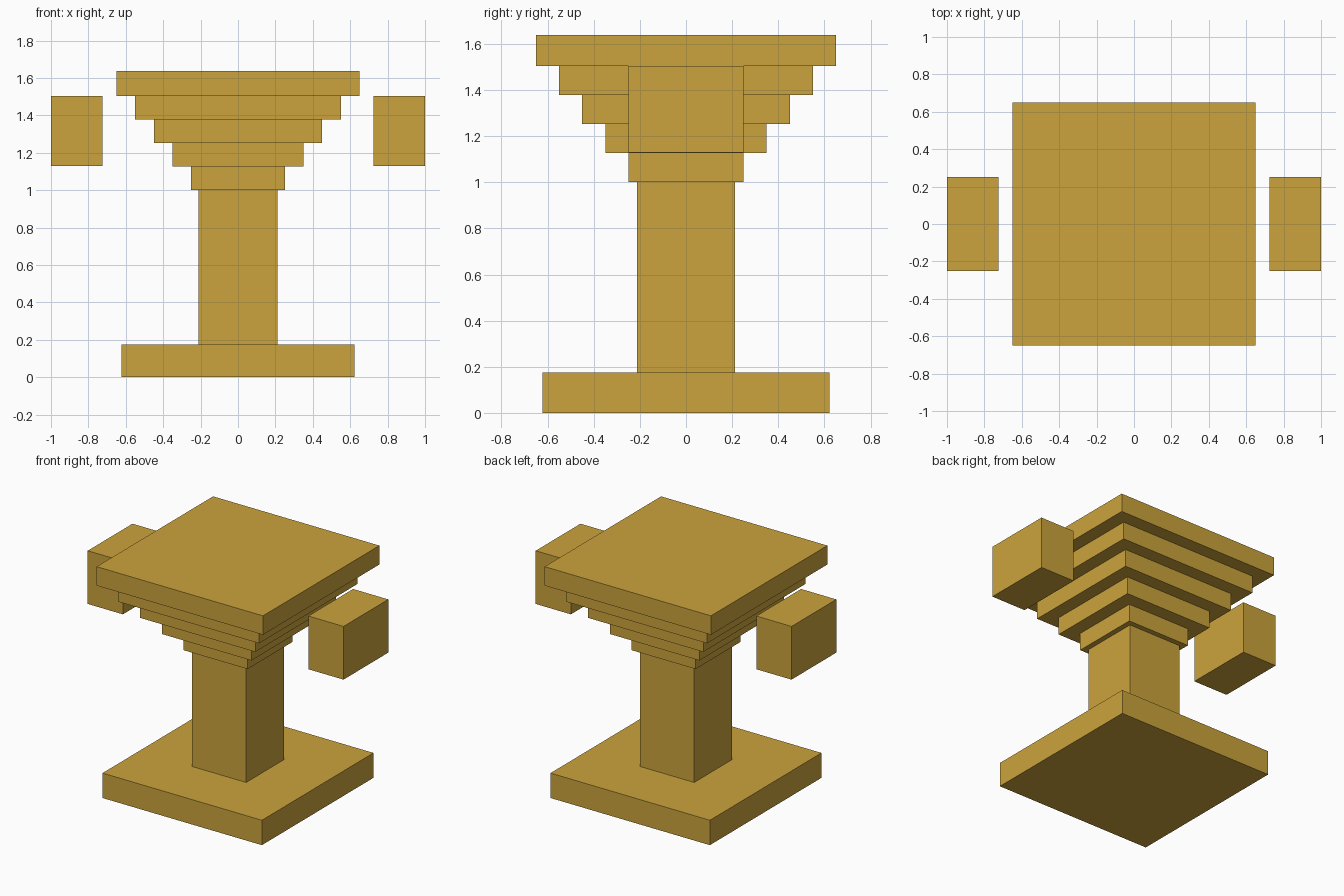
import bpy
import bmesh
from mathutils import Vector

cube = bpy.data.objects.get("Cube")
if cube:
    bpy.data.objects.remove(cube, do_unlink=True)

GOLD = (0.60, 0.37, 0.045, 1.0)
gold = bpy.data.materials.new("gold")
gold.use_nodes = True
gold.diffuse_color = GOLD
gold.node_tree.nodes["Principled BSDF"].inputs["Base Color"].default_value = GOLD


def box(name, half_x, half_y, bottom, top, x=0.0):
    """Flat-sided box between two heights, centred on y = 0."""
    mesh = bpy.data.meshes.new(name)
    bm = bmesh.new()
    bmesh.ops.create_cube(bm, size=2.0)
    bmesh.ops.scale(bm, vec=Vector((half_x, half_y, (top - bottom) / 2)), verts=bm.verts)
    bm.to_mesh(mesh)
    bm.free()
    mesh.materials.append(gold)
    obj = bpy.data.objects.new(name, mesh)
    obj.location = (x, 0, (bottom + top) / 2)
    bpy.context.collection.objects.link(obj)
    return obj


# Foot and column
box("base_slab", 0.623, 0.623, 0, 0.176)
box("column", 0.212, 0.212, 0.176, 1.002)

# Stepped capital, each tier wider than the one below
STEP = 0.1255
for i in range(4):
    bottom = 1.002 + i * STEP
    half = 0.25 + i * 0.1
    box(f"capital_tier_{i + 1}", half, half, bottom, bottom + STEP)
box("top_slab", 0.65, 0.65, 1.504, 1.638)

# Free-standing blocks on both sides
for side, sign in (("left", 1), ("right", -1)):
    box(f"{side}_block", 0.1375, 0.25, 1.128, 1.504, sign * 0.8625)
